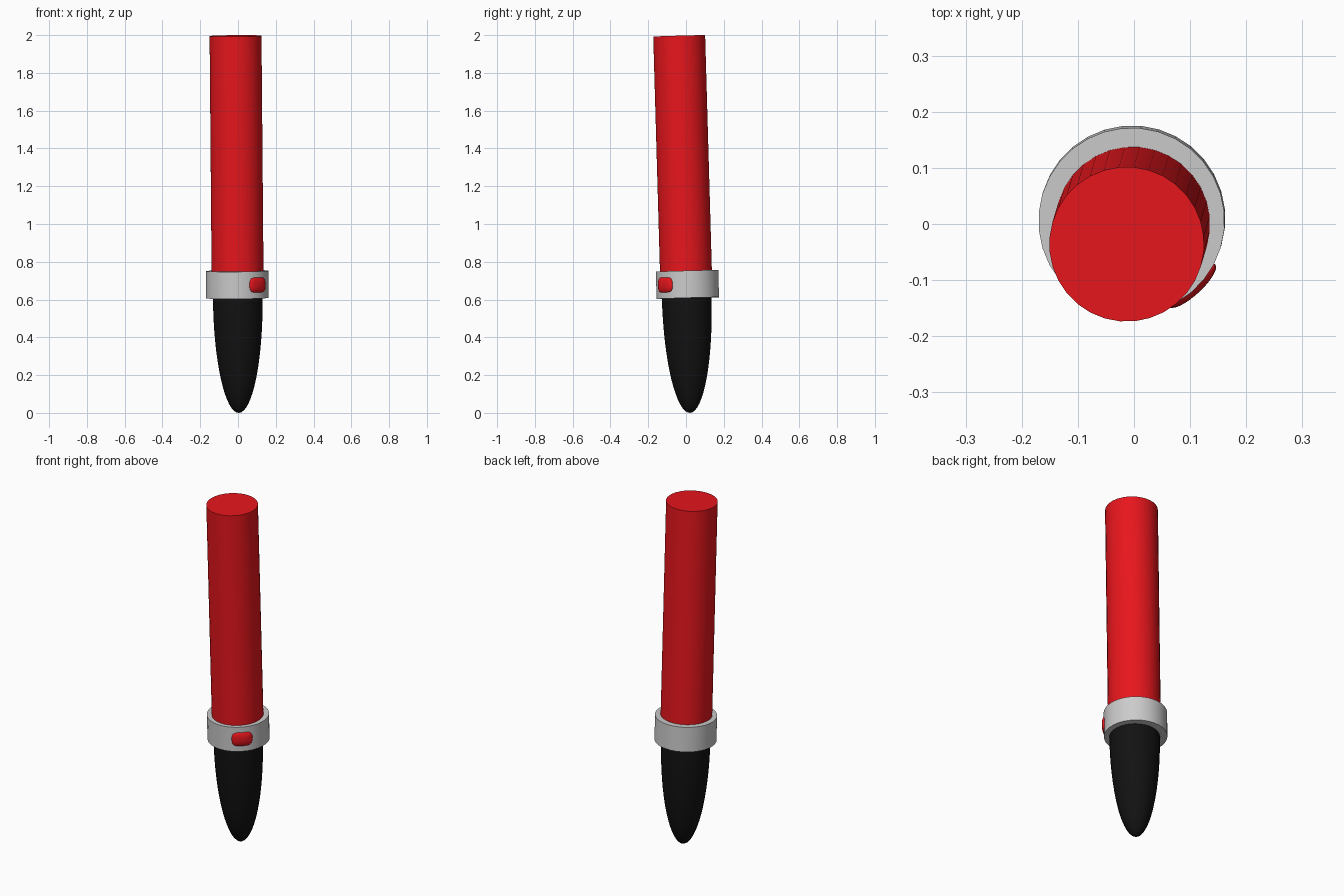
import bpy, bmesh, math
from mathutils import Matrix, Vector

if "Cube" in bpy.data.objects:
    bpy.data.objects.remove(bpy.data.objects["Cube"])

# Slightly leaning main axis shared by every part
TIP, TOP = Vector((0.004, 0.021, 0.0)), Vector((-0.013, -0.036, 1.996))
LEAN = Matrix.Translation(TIP) @ (TOP - TIP).to_track_quat('Z', 'Y').to_matrix().to_4x4()
LENGTH = (TOP - TIP).length


def material(name, rgb):
    m = bpy.data.materials.new(name)
    m.diffuse_color = (*rgb, 1)
    m.use_nodes = True
    m.node_tree.nodes["Principled BSDF"].inputs["Base Color"].default_value = m.diffuse_color
    return m


def finish(name, bm, mat=None, offset=(0, 0, 0)):
    bm.transform(Matrix.Translation(offset) @ LEAN)
    bmesh.ops.recalc_face_normals(bm, faces=bm.faces)
    mesh = bpy.data.meshes.new(name)
    bm.to_mesh(mesh)
    bm.free()
    ob = bpy.data.objects.new(name, mesh)
    bpy.context.collection.objects.link(ob)
    if mat:
        mesh.materials.append(mat)
    bpy.ops.object.select_all(action='DESELECT')
    ob.select_set(True)
    bpy.context.view_layer.objects.active = ob
    bpy.ops.object.shade_smooth_by_angle(angle=math.radians(40))
    return ob


def lathe(name, profile, mat=None, offset=(0, 0, 0), sides=32):
    """Spin (radius, height) points around the axis."""
    bm = bmesh.new()
    vs = [bm.verts.new((r, 0, z)) for r, z in profile]
    edges = [bm.edges.new(p) for p in zip(vs, vs[1:])]
    bmesh.ops.spin(bm, geom=vs + edges, cent=(0, 0, 0), axis=(0, 0, 1),
                   angle=2 * math.pi, steps=sides, use_duplicate=False)
    bmesh.ops.remove_doubles(bm, verts=bm.verts, dist=1e-5)
    return finish(name, bm, mat, offset)


red = material("red", (0.8, 0.008, 0.012))
black = material("black", (0.006, 0.006, 0.006))

# Long round upper shaft
lathe("shaft", [(0, 0.68), (0.138, 0.68), (0.138, LENGTH), (0, LENGTH)], red)

# Pointed half-ellipsoid tip
arc = [(0.132 * math.sin(a), 0.61 - 0.61 * math.cos(a))
       for a in (math.pi / 2 * i / 16 for i in range(17))]
lathe("tip", arc + [(0.132, 0.66), (0, 0.66)], black)

# Collar ring between tip and shaft
collar_offset = (-0.002, 0.006, 0)
lathe("collar", [(0.12, 0.608), (0.166, 0.608), (0.166, 0.752),
                 (0.12, 0.752), (0.12, 0.608)], None, collar_offset)

# Flattened, slightly squared button on the front right of the collar
bm = bmesh.new()
bmesh.ops.create_uvsphere(bm, u_segments=24, v_segments=16, radius=1)
bm.transform(Matrix.Rotation(math.pi / 2, 4, 'Y'))
for v in bm.verts:
    r = math.hypot(v.co.y, v.co.z)
    if r > 1e-6:
        c, s = v.co.y / r, v.co.z / r
        k = (c ** 4 + s ** 4) ** -0.18
        v.co.y *= k
        v.co.z *= k
bm.transform(Matrix.Rotation(math.radians(-31), 4, 'Z')
             @ Matrix.Translation((0.159, 0, 0.68))
             @ Matrix.Diagonal((0.017, 0.056, 0.043, 1)))
finish("button", bm, red, collar_offset)
